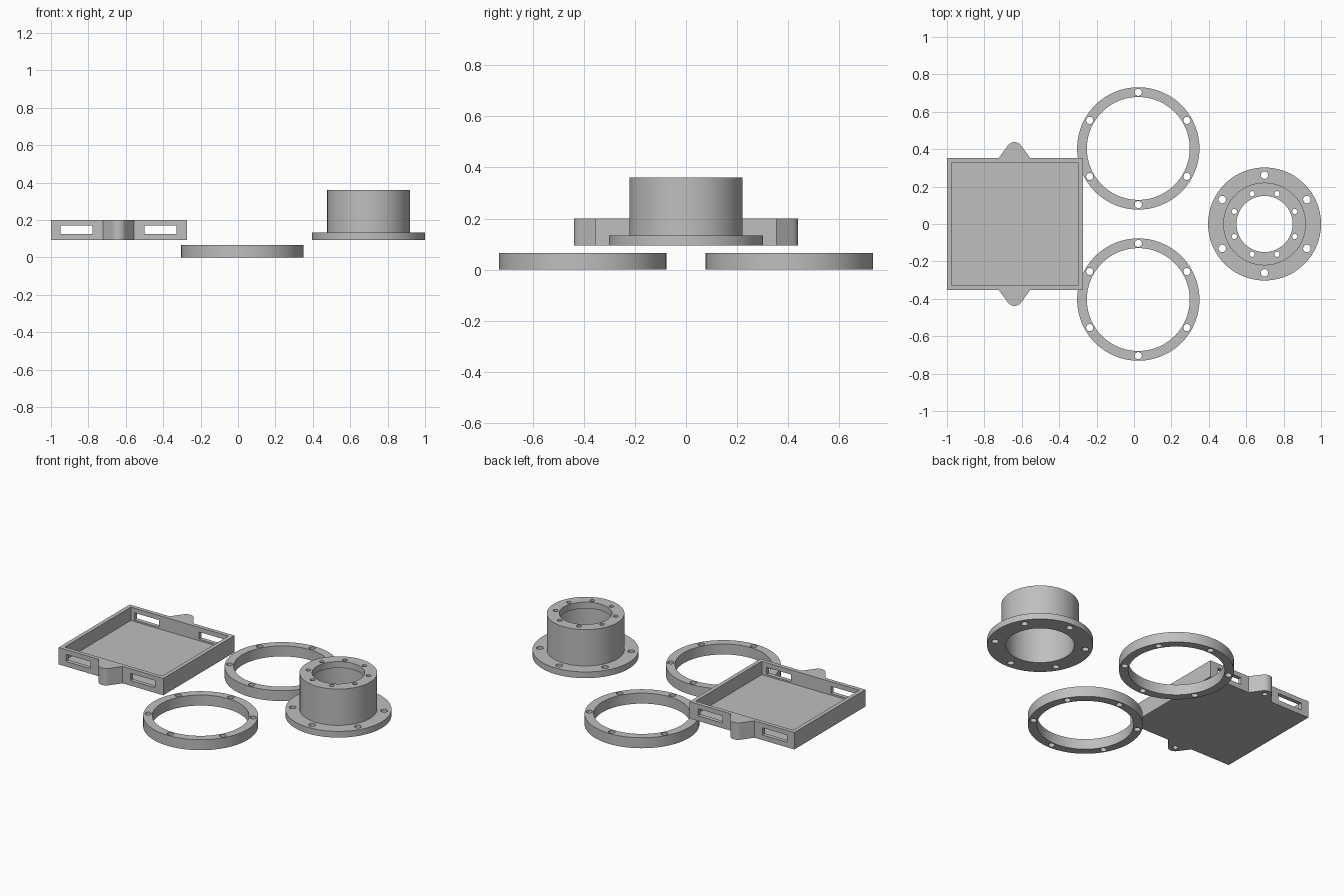
import bpy, bmesh
from math import sin, cos, pi, radians
from mathutils import Matrix, Vector

cube = bpy.data.objects.get("Cube")
if cube:
    bpy.data.objects.remove(cube, do_unlink=True)

grey = bpy.data.materials.new("plain grey")
grey.use_nodes = True
GREY = (0.52, 0.52, 0.52, 1)
grey.diffuse_color = GREY
grey.node_tree.nodes["Principled BSDF"].inputs["Base Color"].default_value = GREY


def make_object(name, bm, location=(0, 0, 0)):
    bmesh.ops.recalc_face_normals(bm, faces=bm.faces)
    mesh = bpy.data.meshes.new(name)
    bm.to_mesh(mesh)
    bm.free()
    mesh.materials.append(grey)
    obj = bpy.data.objects.new(name, mesh)
    obj.location = location
    bpy.context.collection.objects.link(obj)
    return obj


def lathe(name, profile, location):
    """Turn a closed (radius, height) profile around z."""
    bm = bmesh.new()
    verts = [bm.verts.new((r, 0, z)) for r, z in profile]
    edges = [bm.edges.new((v, verts[i - 1])) for i, v in enumerate(verts)]
    bmesh.ops.spin(bm, geom=verts + edges, cent=(0, 0, 0), axis=(0, 0, 1),
                   angle=2 * pi, steps=96, use_duplicate=False)
    bmesh.ops.remove_doubles(bm, verts=bm.verts, dist=1e-5)
    return make_object(name, bm, location)


def prism(name, outline, z0, z1):
    """Extrude a flat outline upwards."""
    bm = bmesh.new()
    face = bm.faces.new([bm.verts.new((x, y, z0)) for x, y in outline])
    top = bmesh.ops.extrude_face_region(bm, geom=[face])["geom"]
    bmesh.ops.translate(bm, vec=(0, 0, z1 - z0),
                        verts=[g for g in top if isinstance(g, bmesh.types.BMVert)])
    return make_object(name, bm)


def add_box(bm, low, high):
    low, high = Vector(low), Vector(high)
    matrix = Matrix.Translation((low + high) / 2) @ Matrix.Diagonal((*(high - low), 1))
    bmesh.ops.create_cube(bm, size=1, matrix=matrix)


def add_pin(bm, x, y, radius, z0, z1):
    bmesh.ops.create_cone(bm, cap_ends=True, segments=24, radius1=radius, radius2=radius,
                          depth=z1 - z0, matrix=Matrix.Translation((x, y, (z0 + z1) / 2)))


def add_pin_circle(bm, count, start, circle, radius, z0, z1):
    for i in range(count):
        a = radians(start) + 2 * pi * i / count
        add_pin(bm, circle * cos(a), circle * sin(a), radius, z0, z1)


def cut(obj, bm):
    """Subtract the bodies in bm from obj and discard them."""
    cutter = make_object("cutter", bm, obj.location)
    cutter.hide_render = True
    mod = obj.modifiers.new("cut", "BOOLEAN")
    mod.operation, mod.solver, mod.object = "DIFFERENCE", "EXACT", cutter
    bpy.context.view_layer.objects.active = obj
    bpy.ops.object.modifier_apply(modifier=mod.name)
    bpy.data.objects.remove(cutter, do_unlink=True)


def smooth(obj):
    bpy.ops.object.select_all(action="DESELECT")
    obj.select_set(True)
    bpy.context.view_layer.objects.active = obj
    bpy.ops.object.shade_smooth_by_angle(angle=radians(30))


BASE = 0.094   # underside of tray and flanged sleeve

# Two flat clamp rings with six bolt holes each
for side, y in (("front", -0.404), ("back", 0.404)):
    ring = lathe(side + "_clamp_ring",
                 [(0.275, 0), (0.327, 0), (0.327, 0.066), (0.275, 0.066)], (0.023, y, 0))
    holes = bmesh.new()
    add_pin_circle(holes, 6, 30, 0.3, 0.019, -0.1, 0.2)
    cut(ring, holes)
    smooth(ring)

# Flanged sleeve: wide bore below, inner lip at the top
sleeve = lathe("flanged_sleeve",
               [(0.195, 0), (0.302, 0), (0.302, 0.039), (0.221, 0.039), (0.221, 0.267),
                (0.15, 0.267), (0.15, 0.227), (0.195, 0.227)], (0.698, 0, BASE))
holes = bmesh.new()
add_pin_circle(holes, 6, 30, 0.261, 0.02, -0.1, 0.1)      # flange holes
add_pin_circle(holes, 8, 22.5, 0.175, 0.014, 0.15, 0.4)   # lip holes
cut(sleeve, holes)
smooth(sleeve)

# Tray outline: rectangle with a rounded lug on the front and back edges
LEFT, RIGHT, MID, HALF, TOP, WALL = -1, -0.272, -0.639, 0.353, 0.2, 0.025
LUG_Y, LUG_R = 0.395, 0.043
back_edge = [(RIGHT, HALF), (MID + 0.084, HALF)]
for i in range(17):
    a = radians(35 + 110 * i / 16)
    back_edge.append((MID + LUG_R * cos(a), LUG_Y + LUG_R * sin(a)))
back_edge += [(MID - 0.084, HALF), (LEFT, HALF)]
tray = prism("tray", back_edge + [(x, -y) for x, y in reversed(back_edge)], BASE, TOP)

# Tray pocket
pocket = bmesh.new()
add_box(pocket, (LEFT + WALL, WALL - HALF, BASE + 0.022), (RIGHT - WALL, HALF - WALL, TOP + 0.1))
cut(tray, pocket)

# Wall slots and blind screw holes under the lugs
openings = bmesh.new()
for s in (-1, 1):
    inner, outer = sorted((s * (HALF - 0.06), s * (HALF + 0.04)))
    for x0, x1 in ((-0.949, -0.778), (-0.5, -0.329)):
        add_box(openings, (x0, inner, 0.126), (x1, outer, 0.171))
    add_pin(openings, MID, s * LUG_Y, 0.016, BASE - 0.05, BASE + 0.08)
cut(tray, openings)
smooth(tray)
